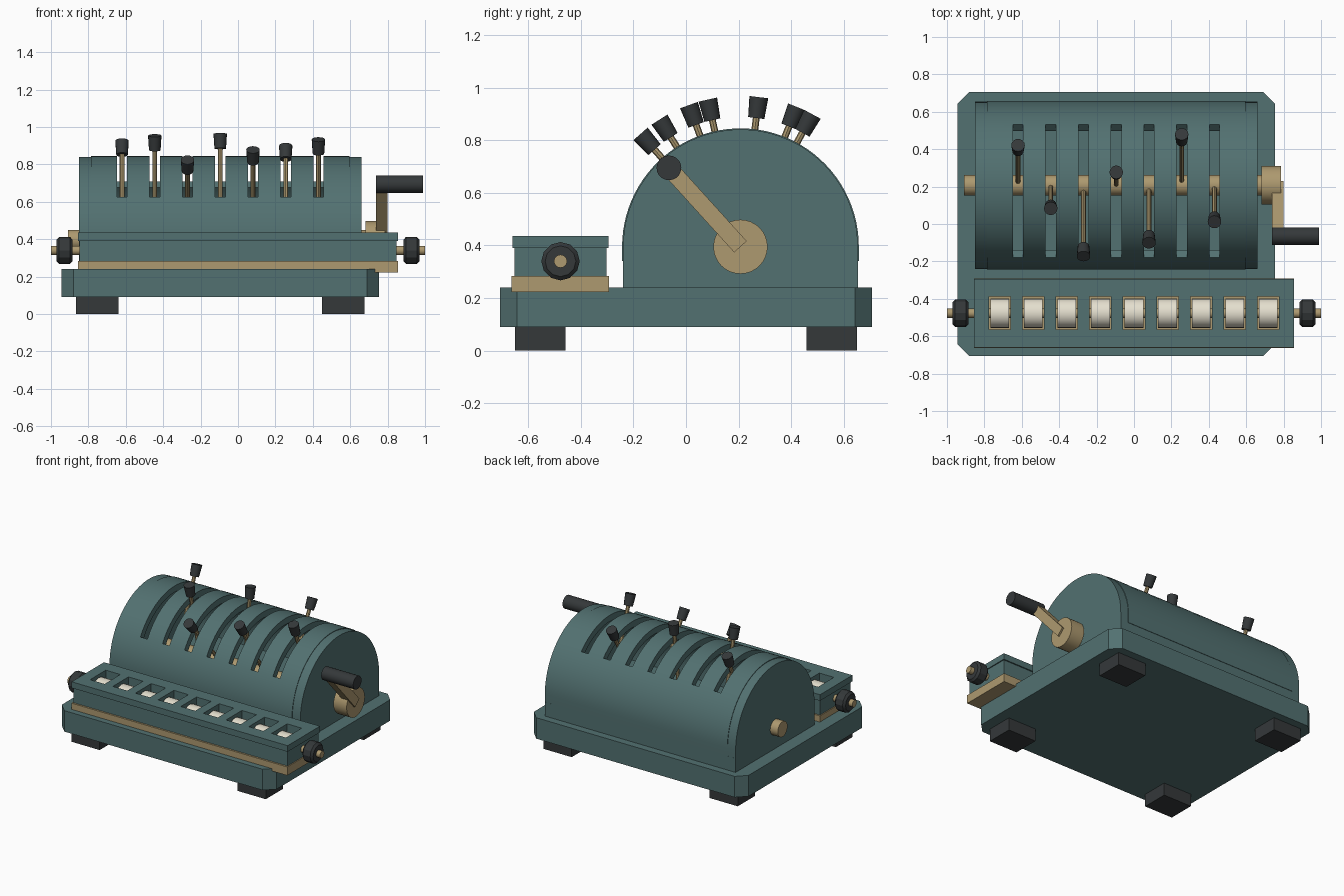
import bpy, bmesh, math
from mathutils import Vector

if "Cube" in bpy.data.objects:
    bpy.data.objects.remove(bpy.data.objects["Cube"])


def material(name, rgb):
    m = bpy.data.materials.new(name)
    m.diffuse_color = (*rgb, 1)
    m.use_nodes = True
    m.node_tree.nodes["Principled BSDF"].inputs["Base Color"].default_value = m.diffuse_color
    return m


TEAL = material("teal_paint", (0.085, 0.165, 0.165))
BRASS = material("brass", (0.42, 0.32, 0.16))
BLACK = material("black_rubber", (0.035, 0.04, 0.042))
CREAM = material("cream", (0.78, 0.74, 0.62))


def finish(name, bm, mat):
    bmesh.ops.recalc_face_normals(bm, faces=bm.faces)
    me = bpy.data.meshes.new(name)
    bm.to_mesh(me)
    bm.free()
    me.materials.append(mat)
    ob = bpy.data.objects.new(name, me)
    bpy.context.collection.objects.link(ob)
    return ob


def prism(name, pts, vec, mat):
    """Extrude a closed outline of 3D points along vec."""
    bm = bmesh.new()
    f = bm.faces.new([bm.verts.new(p) for p in pts])
    ext = bmesh.ops.extrude_face_region(bm, geom=[f])["geom"]
    bmesh.ops.translate(bm, vec=vec, verts=[g for g in ext if isinstance(g, bmesh.types.BMVert)])
    return finish(name, bm, mat)


def box(name, x, y, z, mat):
    pts = [(x[0], y[0], z[0]), (x[1], y[0], z[0]), (x[1], y[1], z[0]), (x[0], y[1], z[0])]
    return prism(name, pts, (0, 0, z[1] - z[0]), mat)


def rod(name, a, b, r, mat, sides=24, r2=None, bevel=0):
    """Cylinder or taper between two points."""
    a, b = Vector(a), Vector(b)
    bm = bmesh.new()
    bmesh.ops.create_cone(bm, cap_ends=True, segments=sides, radius1=r,
                          radius2=r if r2 is None else r2, depth=(b - a).length)
    ob = finish(name, bm, mat)
    ob.location = (a + b) / 2
    ob.rotation_mode = "QUATERNION"
    ob.rotation_quaternion = (b - a).to_track_quat("Z", "Y")
    if bevel:
        m = ob.modifiers.new("bevel", "BEVEL")
        m.width, m.segments, m.limit_method = bevel, 1, "ANGLE"
        m.angle_limit = math.radians(50)
    return ob


def slotted_sheet(name, xs, profile, is_hole, thickness, mat):
    """Sweep a (y, z) profile across xs, leaving out hole cells, then thicken inward."""
    bm = bmesh.new()
    g = [[bm.verts.new((x, y, z)) for y, z in profile] for x in xs]
    for i in range(len(xs) - 1):
        for j in range(len(profile) - 1):
            if not is_hole(i, j):
                bm.faces.new((g[i][j], g[i + 1][j], g[i + 1][j + 1], g[i][j + 1]))
    me = bpy.data.meshes.new(name)
    bm.to_mesh(me)
    bm.free()
    me.materials.append(mat)
    ob = bpy.data.objects.new(name, me)
    bpy.context.collection.objects.link(ob)
    m = ob.modifiers.new("thickness", "SOLIDIFY")
    m.thickness, m.offset = thickness, -1
    return ob


def openings(x0, x1, centres, width):
    xs = [x0]
    for c in centres:
        xs += [c - width / 2, c + width / 2]
    return xs + [x1]


# Base plate with clipped corners, and feet
X0, X1, Y, C = -0.945, 0.755, 0.707, 0.065
prism("base", [(X0 + C, -Y, .09), (X1 - C, -Y, .09), (X1, -Y + C, .09), (X1, Y - C, .09),
               (X1 - C, Y, .09), (X0 + C, Y, .09), (X0, Y - C, .09), (X0, -Y + C, .09)],
      (0, 0, .15), TEAL)
for x in (-0.865, 0.45):
    for y in (-0.65, 0.458):
        box("foot", (x, x + .225), (y, y + .192), (0, .09), BLACK)

# Drum housing: plinth, end caps and slotted shell
CY, CZ, R = 0.207, 0.395, 0.45
box("housing_plinth", (-.85, .66), (CY - .447, CY + .447), (.24, .34), TEAL)


def arch(r, angles):
    arc = [(CY + r * math.sin(math.radians(a)), CZ + r * math.cos(math.radians(a))) for a in angles]
    return [(CY - r, .34)] + arc + [(CY + r, .34)]


angles = ([-90 + 31 * k / 8 for k in range(8)] + [-59 + 105 * k / 28 for k in range(28)]
          + [46 + 44 * k / 11 for k in range(12)])
for name, x in (("left_end_cap", -.85), ("right_end_cap", .595)):
    prism(name, [(x, y, z) for y, z in arch(R - .004, angles)], (.065, 0, 0), TEAL)
slot_x = [-.62 + .175 * k for k in range(7)]
slotted_sheet("housing_shell", openings(-.787, .597, slot_x, .055), arch(R, angles),
              lambda i, j: i % 2 == 1 and 9 <= j < 37, .045, TEAL)

# Main axle and setting levers
rod("main_axle", (-.91, CY, CZ), (.70, CY, CZ), .055, BRASS, 32)
for x, deg in zip(slot_x, (22, -12.5, -41.5, 7, -32.5, 28.5, -20)):
    d = Vector((0, math.sin(math.radians(deg)), math.cos(math.radians(deg))))
    c = Vector((x, CY, CZ))
    rod("setting_lever", c, c + d * .51, .013, BRASS, 8)
    rod("lever_knob", c + d * .493, c + d * .573, .031, BLACK, 16, .036)

# Crank: hub, arm and grip
GY, GZ = -.065, .695
rod("crank_hub", (.683, CY, CZ), (.787, CY, CZ), .103, BRASS, 32)
u = Vector((0, GY - CY, GZ - CZ))
n = Vector((0, -u.z, u.y)).normalized() * .032
c = Vector((.737, CY, CZ))
prism("crank_arm", [c + n, c - n, c + u - n, c + u + n], (.063, 0, 0), BRASS)
rod("crank_grip", (.737, GY, GZ), (.99, GY, GZ), .047, BLACK, 20)

# Carriage: rail, body and cover with windows
box("carriage_rail", (-.855, .855), (-.664, -.292), (.223, .284), BRASS)
win_x = [.1795 * (k - 4) for k in range(9)]
window = lambda i, j: i % 2 == 1 and j == 1
for name, ex, y0, y1, top, thick in (("carriage_body", .848, -.651, -.303, .391, .107),
                                     ("carriage_cover", .855, -.66, -.294, .435, .044)):
    slotted_sheet(name, openings(-ex, ex, win_x, .115),
                  [(y0, top), (-.565, top), (-.387, top), (y1, top)], window, thick, TEAL)

# Register shaft, number drums and end knobs
RY, RZ = -.477, .34
rod("register_shaft", (-1, RY, RZ), (1, RY, RZ), .025, BRASS, 16)
for x in win_x:
    rod("number_drum", (x - .05, RY, RZ), (x + .05, RY, RZ), .078, CREAM, 24)
for s in (-1, 1):
    rod("carriage_knob", (s * .885, RY, RZ), (s * .97, RY, RZ), .073, BLACK, 12, bevel=.014)

# Apply modifiers and smooth rounded parts
bpy.ops.object.select_all(action="SELECT")
bpy.context.view_layer.objects.active = bpy.data.objects["base"]
bpy.ops.object.convert(target="MESH")
bpy.ops.object.shade_smooth_by_angle(angle=math.radians(28))
